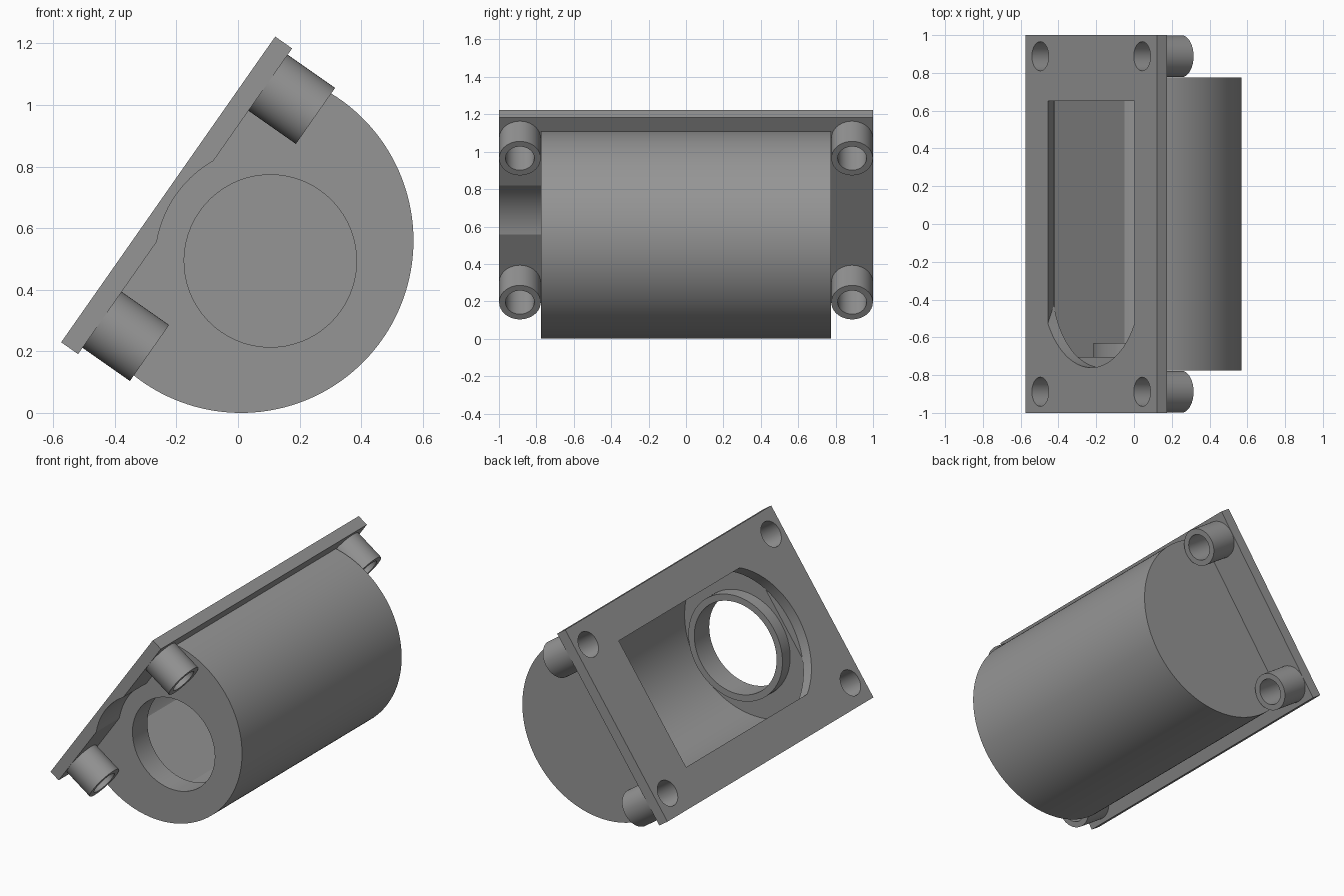
import bpy, bmesh, math
from mathutils import Matrix, Vector

if "Cube" in bpy.data.objects:
    bpy.data.objects.remove(bpy.data.objects["Cube"])

# Everything is modelled in the flange's own frame (flange face at z = 0,
# drum hanging below) and tilted into place at the end.
T = 0.067            # flange thickness
AXIS = -0.289        # drum axis height
HOLE_Z = -0.405      # shaft hole height
TILT = math.radians(-55)

grey = bpy.data.materials.new("grey")
grey.diffuse_color = (0.30, 0.30, 0.30, 1)
grey.use_nodes = True
grey.node_tree.nodes["Principled BSDF"].inputs["Base Color"].default_value = grey.diffuse_color


def prism(name, pts, lo, hi, axis):
    """Extrude a 2D outline along y (points are x,z) or z (points are x,y)."""
    def place(p, h):
        return (p[0], h, p[1]) if axis == 'y' else (p[0], p[1], h)
    bm = bmesh.new()
    a = [bm.verts.new(place(p, lo)) for p in pts]
    b = [bm.verts.new(place(p, hi)) for p in pts]
    bm.faces.new(a)
    bm.faces.new(b)
    n = len(pts)
    for i in range(n):
        j = (i + 1) % n
        bm.faces.new((a[i], a[j], b[j], b[i]))
    bmesh.ops.recalc_face_normals(bm, faces=bm.faces[:])
    me = bpy.data.meshes.new(name)
    bm.to_mesh(me)
    bm.free()
    me.materials.append(grey)
    ob = bpy.data.objects.new(name, me)
    bpy.context.collection.objects.link(ob)
    return ob


def arc(cx, cy, r, a0, a1, n):
    return [(cx + r * math.cos(a0 + (a1 - a0) * i / n),
             cy + r * math.sin(a0 + (a1 - a0) * i / n)) for i in range(n + 1)]


def circle(cx, cy, r, n=64):
    return arc(cx, cy, r, 0, math.tau, n)[:-1]


def boolean(ob, cutter, op='DIFFERENCE'):
    """Apply a boolean and remove the cutter."""
    mod = ob.modifiers.new("cut", 'BOOLEAN')
    mod.operation = op
    mod.solver = 'EXACT'
    mod.object = cutter
    bpy.context.view_layer.objects.active = ob
    bpy.ops.object.modifier_apply(modifier=mod.name)
    bpy.data.objects.remove(cutter)


parts = []

# Flange plate
plate = prism("mounting_plate", [(-.606, -1), (.606, -1), (.606, 1), (-.606, 1)],
              -T, 0, 'z')
# shallow shaft clearance groove under the front end
boolean(plate, prism("groove_cutter", circle(0, HOLE_Z, .374, 96), -1.1, -.775, 'y'))
# window: straight at the back, rounded at the front, narrowed by the bore
window = prism("window_cutter",
               [(.458, .65), (-.458, .65)] + arc(0, -.302, .458, math.pi, math.tau, 64),
               -.2, .1, 'z')
boolean(window, prism("bore_cutter", circle(0, AXIS, .493, 128), -1.2, 1.2, 'y'),
        'INTERSECT')
boolean(plate, window)
parts.append(plate)

# Drum body, cut flat where it meets the flange
a = math.asin((-T - AXIS) / .56)
drum = prism("drum_body", arc(0, AXIS, .56, math.pi - a, math.tau + a, 112),
             -.775, .775, 'y')
# hollow with two flat side walls and a round floor
b = math.acos(.436 / .493)
hollow = [(.436, .1), (-.436, .1)] + arc(0, AXIS, .493, math.pi + b, math.tau - b, 64)
boolean(drum, prism("hollow_cutter", hollow, -.705, .65, 'y'))
boolean(drum, prism("shaft_cutter", circle(0, HOLE_Z, .28), -.9, -.6, 'y'))
parts.append(drum)

# Collar around the shaft hole, inside the front wall
collar = prism("shaft_collar", circle(0, HOLE_Z, .32), -.705, -.63, 'y')
boolean(collar, prism("collar_cutter", circle(0, HOLE_Z, .28), -.9, -.5, 'y'))
parts.append(collar)

# Screw bosses at the four corners, drilled through the flange
for sx in (-1, 1):
    for sy in (-1, 1):
        x, y = sx * .47, sy * .888
        boss = prism("screw_boss", circle(x, y, .111, 48), -.255, -T, 'z')
        for ob in (boss, plate):
            boolean(ob, prism("screw_cutter", circle(x, y, .077, 48), -.4, .1, 'z'))
        parts.append(boss)

# Tilt into place and shade
rot = Matrix.Rotation(TILT, 4, 'Y')
shift = Vector((.01, 0, .56)) - rot @ Vector((0, 0, AXIS))
for ob in parts:
    ob.data.transform(Matrix.Translation(shift) @ rot)
    bpy.ops.object.select_all(action='DESELECT')
    ob.select_set(True)
    bpy.context.view_layer.objects.active = ob
    bpy.ops.object.shade_smooth_by_angle(angle=math.radians(20))
